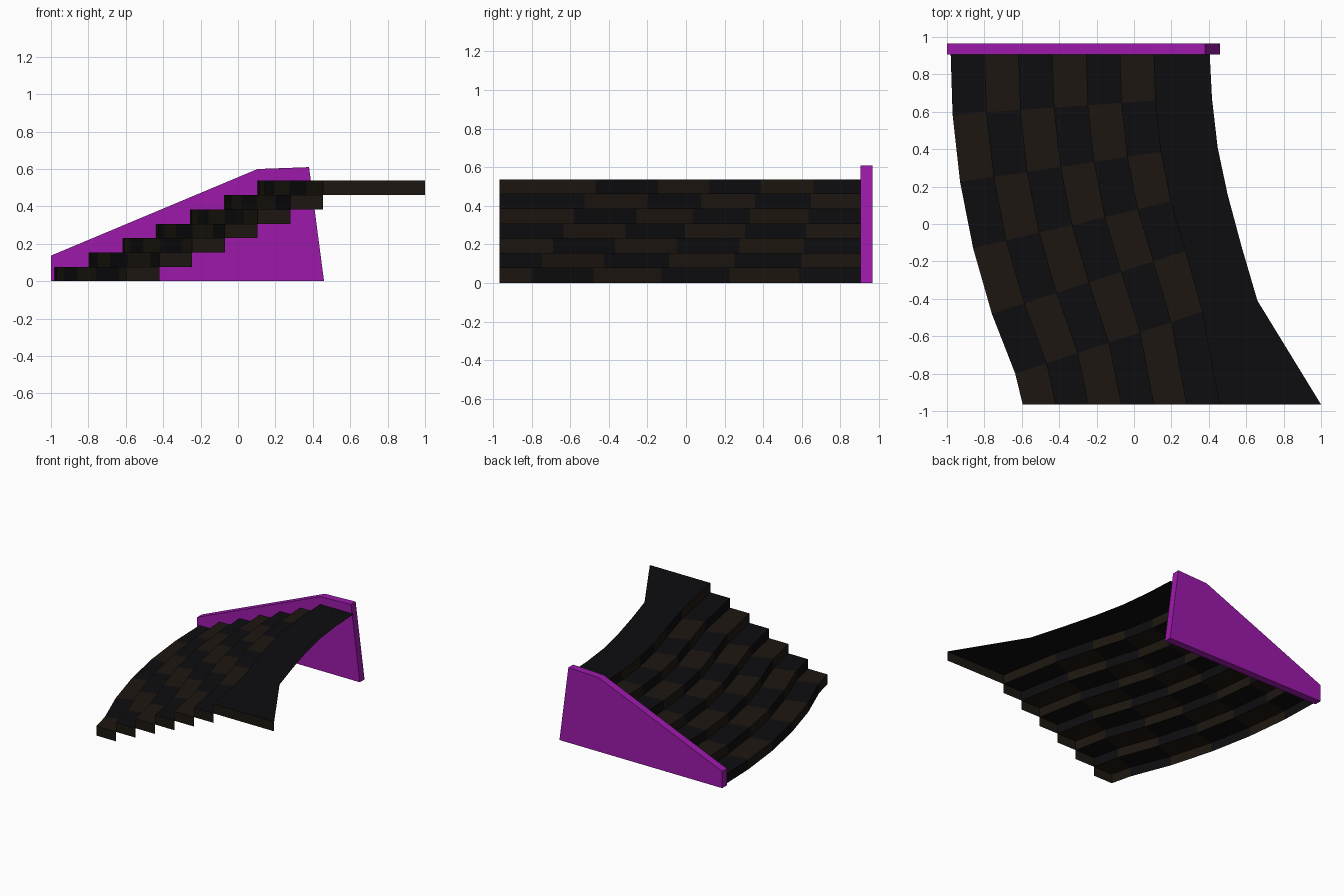
import bpy, bmesh
from mathutils import Vector

if "Cube" in bpy.data.objects:
    bpy.data.objects.remove(bpy.data.objects["Cube"])

def material(name, rgb):
    m = bpy.data.materials.new(name)
    m.diffuse_color = (*rgb, 1)
    m.use_nodes = True
    m.node_tree.nodes["Principled BSDF"].inputs["Base Color"].default_value = m.diffuse_color
    return m

BLACK = material("black_tile", (0.004, 0.004, 0.005))
BROWN = material("brown_tile", (0.012, 0.008, 0.005))
PURPLE = material("purple_panel", (0.34, 0.01, 0.41))

def finish(name, bm, mats):
    me = bpy.data.meshes.new(name)
    bm.to_mesh(me)
    bm.free()
    for m in mats:
        me.materials.append(m)
    ob = bpy.data.objects.new(name, me)
    bpy.context.collection.objects.link(ob)

# Plan curves, back to front: first step nosing, landing nosing, landing outer edge
FIRST = [(-.98, .905), (-.97, .585), (-.93, .225), (-.86, -.13),
         (-.76, -.48), (-.635, -.80), (-.595, -.965)]
LAST = [(.105, .905), (.113, .66), (.143, .385), (.195, .12),
        (.275, -.145), (.365, -.47), (.455, -.965)]
OUTER = [(.405, .905), (.417, .67), (.447, .41), (.50, .16),
         (.575, -.12), (.66, -.41), (1.0, -.965)]
STEPS, RISE = 7, 0.0768

curves = [[Vector(a).lerp(Vector(b), k / (STEPS - 1)) for a, b in zip(FIRST, LAST)]
          for k in range(STEPS)]
curves.append([Vector(p) for p in OUTER])

def build_step(k):
    """Open-backed step: riser, tread and front end cap, in checkered tiles."""
    bm = bmesh.new()
    z0, z1 = k * RISE, (k + 1) * RISE
    left, right = curves[k], curves[k + 1]

    def quad(pts, brown):
        f = bm.faces.new([bm.verts.new((p.x, p.y, z)) for p, z in pts])
        f.material_index = int(brown)

    for i in range(len(left) - 1):
        a, b, c, d = left[i], left[i + 1], right[i + 1], right[i]
        odd = (i + k) % 2 == 1
        quad([(a, z0), (b, z0), (b, z1), (a, z1)], odd)
        quad([(a, z1), (b, z1), (c, z1), (d, z1)], odd and k < STEPS - 1)
    quad([(left[-1], z0), (right[-1], z0), (right[-1], z1), (left[-1], z1)], True)
    bmesh.ops.remove_doubles(bm, verts=bm.verts, dist=1e-4)
    finish("landing" if k == STEPS - 1 else f"step_{k + 1}", bm, [BLACK, BROWN])

for k in range(STEPS):
    build_step(k)

# Side panel: extruded profile along the back
bm = bmesh.new()
profile = [(-1, 0), (.46, 0), (.38, .61), (.105, .6), (-1, .137)]
face = bm.faces.new([bm.verts.new((x, .905, z)) for x, z in profile])
ext = bmesh.ops.extrude_face_region(bm, geom=[face], use_keep_orig=True)
bmesh.ops.translate(bm, vec=(0, .06, 0),
                    verts=[v for v in ext["geom"] if isinstance(v, bmesh.types.BMVert)])
bmesh.ops.recalc_face_normals(bm, faces=bm.faces)
finish("side_panel", bm, [PURPLE])
